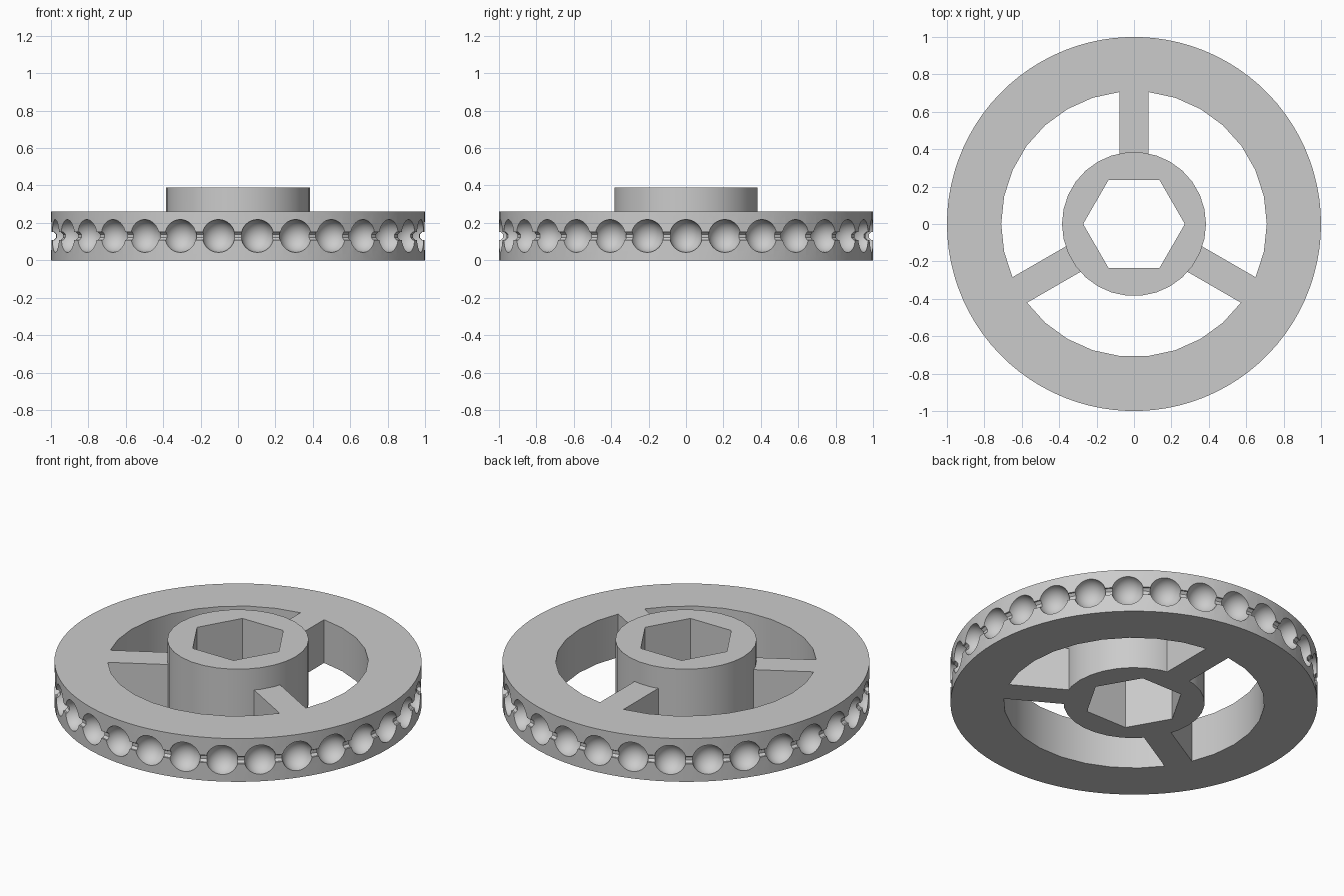
import bpy
import bmesh
from math import cos, sin, pi, radians
from mathutils import Matrix, Vector

cube = bpy.data.objects.get("Cube")
if cube:
    bpy.data.objects.remove(cube, do_unlink=True)

RIM_R, INNER_R, HUB_R = 1.0, 0.71, 0.385
RIM_H, HUB_H = 0.26, 0.39
BALL_COUNT, BALL_R, CORD_R = 30, 0.088, 0.024

grey = bpy.data.materials.new("plain_grey")
grey.use_nodes = True
grey.diffuse_color = (0.6, 0.6, 0.6, 1)
grey.node_tree.nodes["Principled BSDF"].inputs["Base Color"].default_value = (0.6, 0.6, 0.6, 1)


def make_object(name, bm):
    bmesh.ops.recalc_face_normals(bm, faces=bm.faces)
    mesh = bpy.data.meshes.new(name)
    bm.to_mesh(mesh)
    bm.free()
    mesh.materials.append(grey)
    obj = bpy.data.objects.new(name, mesh)
    bpy.context.collection.objects.link(obj)
    return obj


def prism(name, radius, z0, z1, sides):
    """Upright prism with a corner on the x axis."""
    bm = bmesh.new()
    ring = [bm.verts.new((radius * cos(2 * pi * i / sides), radius * sin(2 * pi * i / sides), z0))
            for i in range(sides)]
    face = bm.faces.new(ring)
    ext = bmesh.ops.extrude_face_region(bm, geom=[face])
    top = [v for v in ext["geom"] if isinstance(v, bmesh.types.BMVert)]
    bmesh.ops.translate(bm, verts=top, vec=Vector((0, 0, z1 - z0)))
    return make_object(name, bm)


def spoke(angle):
    bm = bmesh.new()
    matrix = (Matrix.Rotation(radians(angle), 4, "Z")
              @ Matrix.Translation((0.55, 0, RIM_H / 2))
              @ Matrix.Diagonal((0.5, 0.157, RIM_H, 1)))
    bmesh.ops.create_cube(bm, size=1, matrix=matrix)
    return make_object("spoke", bm)


def cord_ring(major=90, minor=8):
    """Ring that cuts the groove for the cord between the balls."""
    bm = bmesh.new()
    rows = []
    for i in range(major):
        a = 2 * pi * i / major
        row = []
        for j in range(minor):
            b = 2 * pi * (j + 0.5) / minor
            r = RIM_R + CORD_R * cos(b)
            row.append(bm.verts.new((r * cos(a), r * sin(a), RIM_H / 2 + CORD_R * sin(b))))
        rows.append(row)
    for i in range(major):
        p, q = rows[i], rows[(i + 1) % major]
        for j in range(minor):
            k = (j + 1) % minor
            bm.faces.new((p[j], q[j], q[k], p[k]))
    return make_object("cord_cutter", bm)


def ball_ring():
    """Balls that cut the pockets around the rim."""
    bm = bmesh.new()
    for i in range(BALL_COUNT):
        matrix = (Matrix.Rotation(2 * pi * i / BALL_COUNT, 4, "Z")
                  @ Matrix.Translation((RIM_R, 0, RIM_H / 2)))
        bmesh.ops.create_uvsphere(bm, u_segments=30, v_segments=15, radius=BALL_R, matrix=matrix)
    return make_object("ball_cutter", bm)


def combine(target, tool, operation):
    """Apply a boolean and remove its tool."""
    mod = target.modifiers.new("cut", "BOOLEAN")
    mod.operation = operation
    mod.solver = "EXACT"
    mod.object = tool
    bpy.context.view_layer.update()
    graph = bpy.context.evaluated_depsgraph_get()
    mesh = bpy.data.meshes.new_from_object(target.evaluated_get(graph))
    target.modifiers.clear()
    target.data = mesh
    bpy.data.objects.remove(tool, do_unlink=True)


# Rim with open middle
wheel = prism("chain_wheel", RIM_R, 0, RIM_H, 90)
combine(wheel, prism("opening", INNER_R, -0.1, RIM_H + 0.1, 30), "DIFFERENCE")

# Three spokes and the raised hub
for angle in (90, 210, 330):
    combine(wheel, spoke(angle), "UNION")
combine(wheel, prism("hub", HUB_R, 0, HUB_H, 30), "UNION")

# Hexagonal shaft hole
combine(wheel, prism("shaft_hole", 0.272, -0.1, HUB_H + 0.1, 6), "DIFFERENCE")

# Chain groove and ball pockets
combine(wheel, cord_ring(), "DIFFERENCE")
combine(wheel, ball_ring(), "DIFFERENCE")

bpy.ops.object.select_all(action="DESELECT")
wheel.select_set(True)
bpy.context.view_layer.objects.active = wheel
bpy.ops.object.shade_smooth_by_angle(angle=radians(30))
